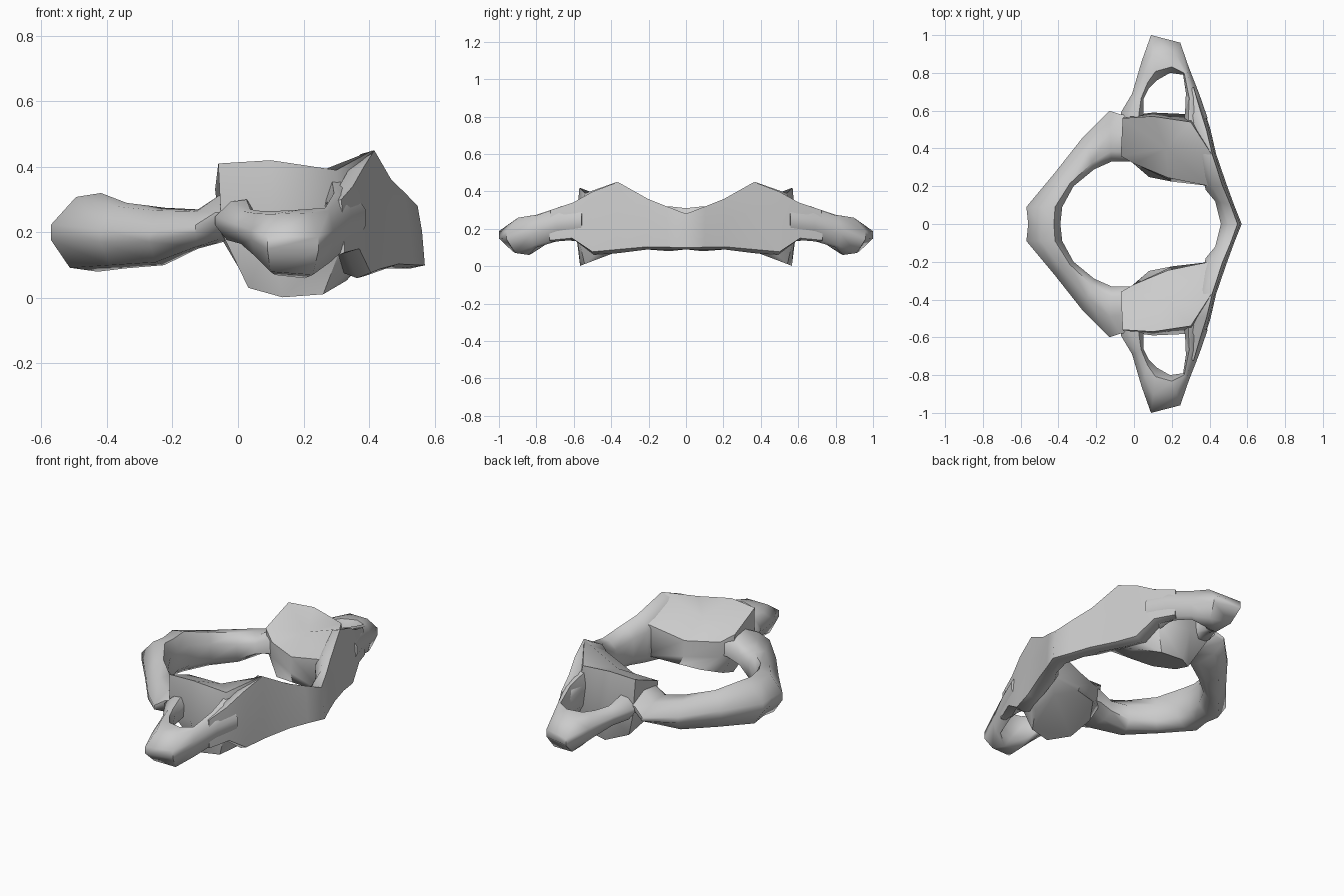
import bpy, bmesh, math

if "Cube" in bpy.data.objects:
    bpy.data.objects.remove(bpy.data.objects["Cube"])


def finish(name, rings, cap_start=False, dish=None):
    """Skin closed rings of points, cap the ends, mirror across y = 0."""
    bm = bmesh.new()
    loops = [[bm.verts.new(p) for p in ring] for ring in rings]
    for a, b in zip(loops, loops[1:]):
        n = len(a)
        for i in range(n):
            j = (i + 1) % n
            bm.faces.new((a[i], a[j], b[j], b[i]))
    if cap_start:
        bm.faces.new(loops[0])
    if dish:
        c = bm.verts.new(dish)
        last = loops[-1]
        for i in range(len(last)):
            bm.faces.new((last[i], last[(i + 1) % len(last)], c))
    else:
        bm.faces.new(loops[-1])
    bmesh.ops.recalc_face_normals(bm, faces=bm.faces)
    me = bpy.data.meshes.new(name)
    bm.to_mesh(me)
    bm.free()
    ob = bpy.data.objects.new(name, me)
    bpy.context.collection.objects.link(ob)
    mod = ob.modifiers.new("mirror", 'MIRROR')
    mod.use_axis = (False, True, False)
    mod.use_clip = True
    bpy.ops.object.select_all(action='DESELECT')
    ob.select_set(True)
    bpy.context.view_layer.objects.active = ob
    bpy.ops.object.shade_smooth_by_angle(angle=math.radians(55))
    return ob


def sweep(sections, profile):
    """Sections are inner x,y, outer x,y, low z, high z; profile is across, up."""
    return [[(xi + (xo - xi) * t, yi + (yo - yi) * t, lo + (hi - lo) * s)
             for t, s in profile] for xi, yi, xo, yo, lo, hi in sections]


# rear arch: rounded band from the midline to the side mass
round_profile = [(0, .2), (0, .7), (.2, 1), (.6, .95), (1, .6), (1, .4), (.7, .05), (.25, 0)]
finish("rear_arch", sweep([
    (-.39, 0, -.56, 0, .09, .31),
    (-.38, .09, -.57, .09, .08, .32),
    (-.32, .20, -.42, .27, .09, .29),
    (-.21, .29, -.27, .46, .10, .275),
    (-.12, .33, -.13, .60, .15, .27),
    (-.04, .33, -.07, .58, .17, .32),
    (.05, .34, .03, .57, .17, .32)], round_profile))

# front arch: wall running from the midline past the side mass to the wing
wall_profile = [(0, .2), (0, .75), (.35, .97), (.8, 1), (.92, .6), (1, .05), (.6, 0), (.2, .05)]
finish("front_arch", sweep([
    (.46, 0, .57, 0, .09, .28),
    (.43, .12, .53, .10, .09, .32),
    (.38, .18, .49, .21, .09, .36),
    (.34, .34, .435, .37, .07, .45),
    (.30, .48, .405, .50, .06, .40),
    (.27, .58, .37, .61, .14, .34),
    (.275, .70, .325, .73, .13, .30)], wall_profile))

# side wing: bar that loops around the opening and widens into a tip plate
finish("side_wing", sweep([
    (.26, .52, .39, .56, .13, .36),
    (.28, .66, .345, .69, .14, .32),
    (.26, .79, .29, .83, .10, .275),
    (.19, .80, .245, .96, .06, .27),
    (.12, .76, .09, 1.0, .07, .265),
    (.08, .72, .04, .86, .12, .265),
    (.05, .66, -.01, .69, .16, .27),
    (.05, .58, -.07, .59, .17, .30),
    (.06, .50, -.05, .50, .18, .30)], round_profile), cap_start=True)

# side mass: tilted eight-sided lower facet, waist, and sloping upper facet
lower = []
for k in range(8):
    a = math.radians(180 - 45 * k + 12)
    y = .395 + .175 * math.sin(a)
    lower.append((.17 + .165 * math.cos(a), y, .002 + (.566 - y) * .38))
waist = [(-.05, .36, .18), (-.05, .57, .20), (.10, .59, .19), (.32, .58, .17),
         (.40, .40, .14), (.41, .20, .14), (.18, .235, .18), (0, .32, .19)]
rim = [(-.07, .36, .33), (-.06, .56, .41), (.10, .57, .42), (.30, .54, .39),
       (.41, .37, .45), (.40, .20, .33), (.18, .245, .27), (0, .32, .28)]
finish("side_mass", [lower, waist, rim], cap_start=True, dish=(.17, .40, .355))
